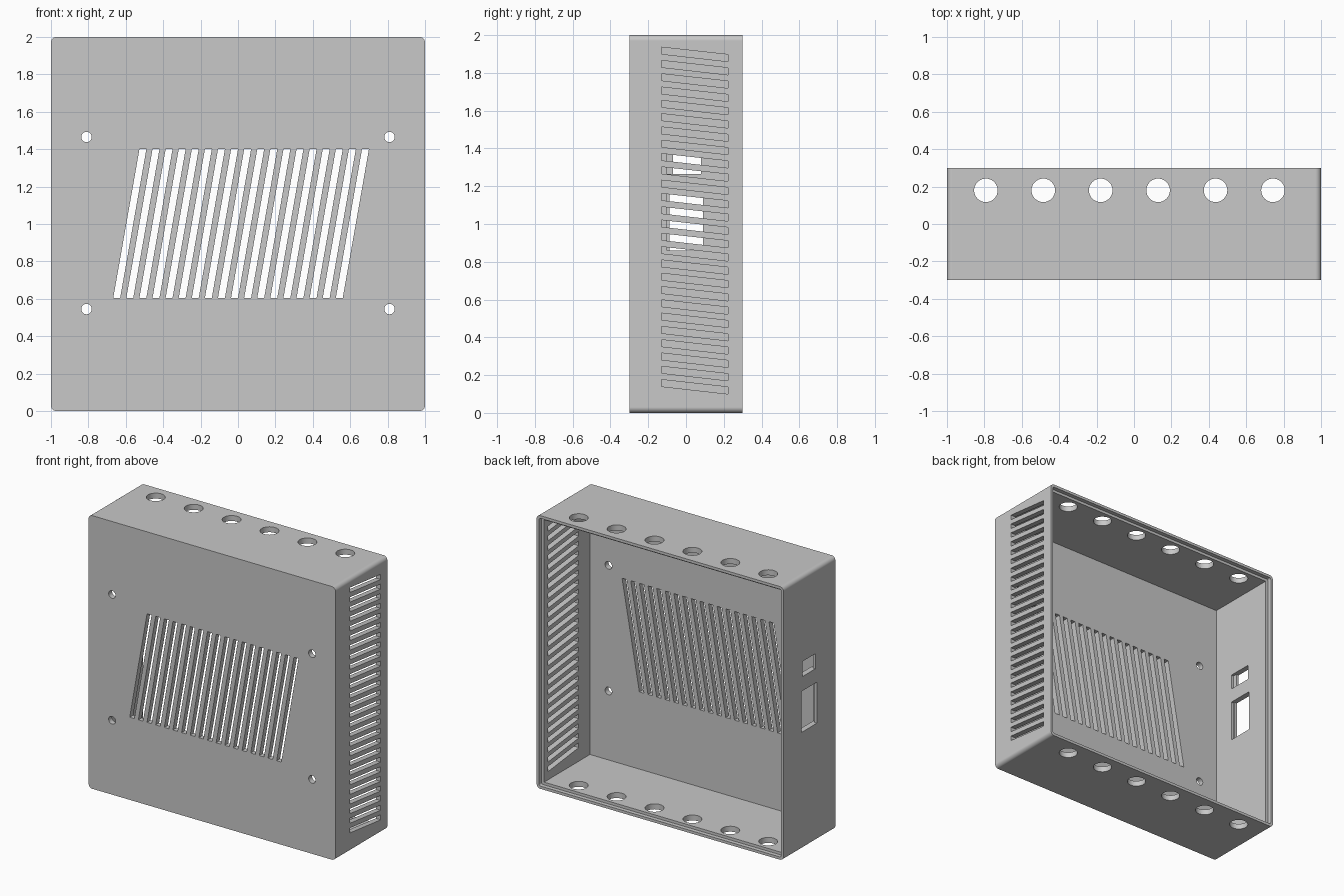
import bpy, bmesh
from math import sin, cos, pi

cube = bpy.data.objects.get("Cube")
if cube:
    bpy.data.objects.remove(cube, do_unlink=True)

WALL, RIM, RADIUS = 0.04, 0.02, 0.03
DEPTH = 0.3   # half of the case depth

grey = bpy.data.materials.new("light grey plastic")
grey.use_nodes = True
grey.diffuse_color = (0.58, 0.58, 0.58, 1)
grey.node_tree.nodes["Principled BSDF"].inputs["Base Color"].default_value = (0.58, 0.58, 0.58, 1)


def prism(bm, outline, axis, start, end):
    """Extrude a 2D outline along an axis; the outline uses the other two axes in order."""
    def place(u, v, t):
        return {"X": (t, u, v), "Y": (u, t, v), "Z": (u, v, t)}[axis]
    low = [bm.verts.new(place(u, v, start)) for u, v in outline]
    high = [bm.verts.new(place(u, v, end)) for u, v in outline]
    bm.faces.new(low)
    bm.faces.new(high[::-1])
    n = len(outline)
    for i in range(n):
        j = (i + 1) % n
        bm.faces.new((low[j], low[i], high[i], high[j]))


def rect(u0, u1, v0, v1):
    return [(u0, v0), (u1, v0), (u1, v1), (u0, v1)]


def circle(u, v, r, n=32):
    return [(u + r * cos(2 * pi * i / n), v + r * sin(2 * pi * i / n)) for i in range(n)]


def rounded_square(inset, r, steps=6):
    """Outline of the case seen from the front, moved in by an inset."""
    c = 1 - inset - r
    pts = []
    for k, (sx, sz) in enumerate([(1, 1), (-1, 1), (-1, -1), (1, -1)]):
        for i in range(steps + 1):
            a = (k + i / steps) * pi / 2
            pts.append((sx * c + r * cos(a), 1 + sz * c + r * sin(a)))
    return pts


def solid(name, prisms):
    bm = bmesh.new()
    for p in prisms:
        prism(bm, *p)
    bmesh.ops.recalc_face_normals(bm, faces=bm.faces)
    mesh = bpy.data.meshes.new(name)
    bm.to_mesh(mesh)
    bm.free()
    mesh.materials.append(grey)
    obj = bpy.data.objects.new(name, mesh)
    bpy.context.collection.objects.link(obj)
    return obj


# Outer block of the case
case = solid("case_shell", [(rounded_square(0, RADIUS), "Y", -DEPTH, DEPTH)])

# Hollow interior, open at the back, and the stepped rim for a lid
cavity = solid("cavity_cutter", [(rect(WALL - 1, 1 - WALL, WALL, 2 - WALL), "Y", WALL - DEPTH, 0.5)])
lip = solid("lip_cutter", [(rounded_square(RIM, 0.012), "Y", DEPTH - 0.03, 0.6)])

openings = []
# Slanted vents in the front plate
for i in range(18):
    x = -0.667 + 0.07 * i
    vent = [(x, 0.605), (x + 0.037, 0.605), (x + 0.177, 1.4), (x + 0.14, 1.4)]
    openings.append((vent, "Y", -0.4, -0.2))
# Screw holes in the front plate
for x in (-0.81, 0.81):
    for z in (0.545, 1.465):
        openings.append((circle(x, z, 0.028, 24), "Y", -0.4, -0.2))
# Slanted vents in the left wall
for i in range(26):
    z = 0.14 + 0.0704 * i
    vent = [(-0.13, z), (0.223, z - 0.04), (0.223, z - 0.003), (-0.13, z + 0.036)]
    openings.append((vent, "X", 0.9, 1.1))
# Round cable holes through the top and bottom walls
for i in range(6):
    openings.append((circle(-0.792 + 0.307 * i, 0.18, 0.063), "Z", -0.1, 2.1))
# Two ports in the right wall
openings.append((rect(-0.068, 0.08, 1.265, 1.375), "X", -1.1, -0.9))
openings.append((rect(-0.087, 0.09, 0.86, 1.16), "X", -1.1, -0.9))
holes = solid("opening_cutter", openings)

# Shallow pockets behind the ports
pockets = solid("pocket_cutter", [(rect(-0.1, 0.07, 1.265, 1.375), "X", -0.98, -0.85),
                                  (rect(-0.1, 0.08, 0.86, 1.16), "X", -0.98, -0.85)])

# Cut everything out of the block
bpy.ops.object.select_all(action="DESELECT")
bpy.context.view_layer.objects.active = case
case.select_set(True)
for cutter in (cavity, lip, holes, pockets):
    cutter.hide_render = True
    cut = case.modifiers.new(cutter.name, "BOOLEAN")
    cut.operation = "DIFFERENCE"
    cut.solver = "EXACT"
    cut.object = cutter
    bpy.ops.object.modifier_apply(modifier=cut.name)
    bpy.data.objects.remove(cutter, do_unlink=True)

# Smooth corners and holes, flat walls
bpy.ops.object.shade_smooth_by_angle(angle=pi / 6)
normals = case.modifiers.new("flat_wall_normals", "WEIGHTED_NORMAL")
normals.keep_sharp = True
